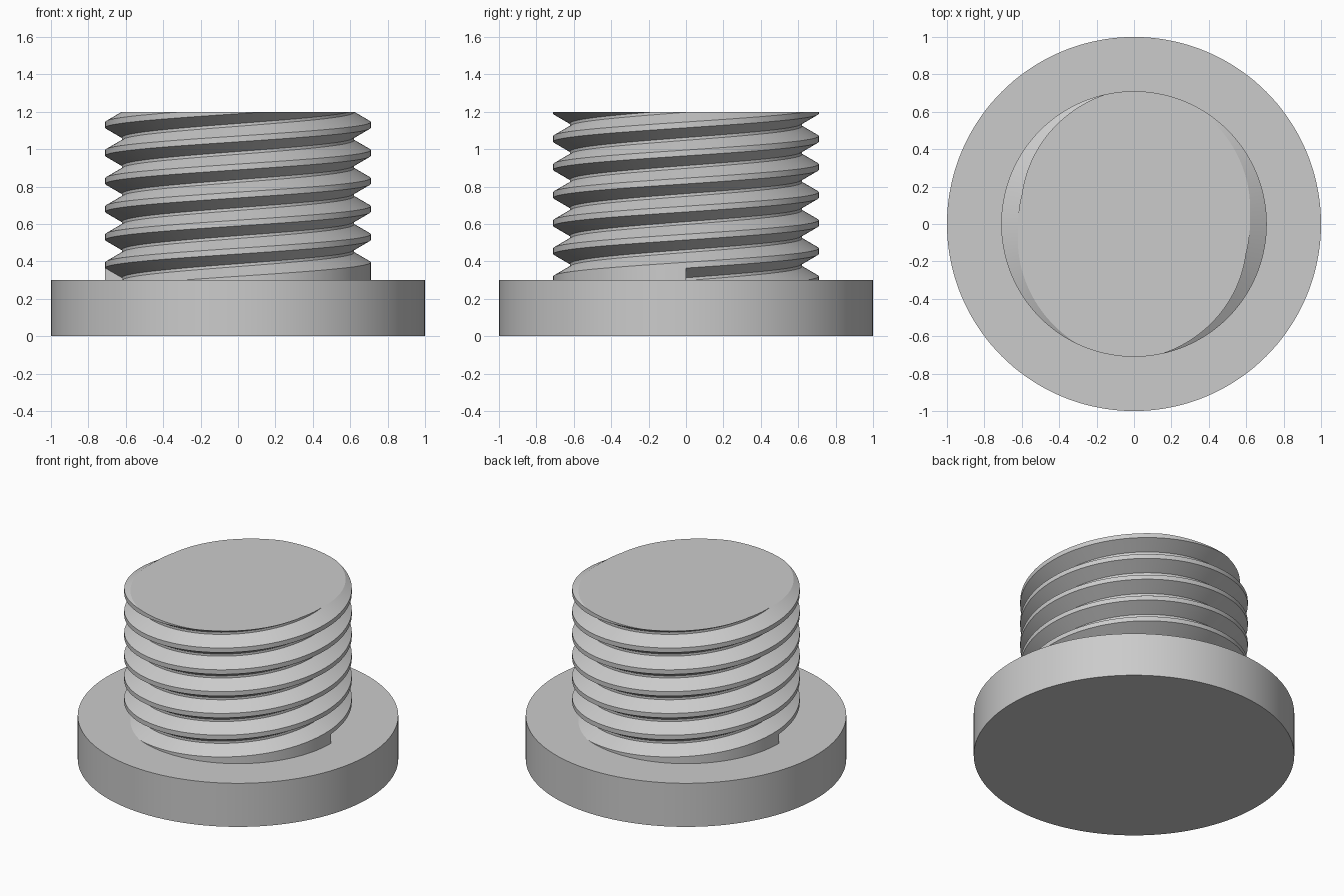
import bpy, bmesh
from math import sin, cos, pi
from mathutils import Vector

cube = bpy.data.objects.get("Cube")
if cube:
    bpy.data.objects.remove(cube)

HEAD_RADIUS, HEAD_HEIGHT, TOP = 1.0, 0.30, 1.20
CREST, ROOT = 0.71, 0.62        # thread radii
PITCH = 0.15                    # rise of the double thread per half turn
START = 0.305                   # height of the groove centre where it begins
ROOT_HALF, MOUTH_HALF = 0.0075, 0.0595
STEPS = 72                      # segments per half turn

grey = bpy.data.materials.new("plain grey")
grey.use_nodes = True
grey.diffuse_color = (0.6, 0.6, 0.6, 1)
grey.node_tree.nodes["Principled BSDF"].inputs["Base Color"].default_value = (0.6, 0.6, 0.6, 1)


def finish(bm, name):
    mesh = bpy.data.meshes.new(name)
    bm.to_mesh(mesh)
    bm.free()
    mesh.materials.append(grey)
    obj = bpy.data.objects.new(name, mesh)
    bpy.context.collection.objects.link(obj)
    bpy.ops.object.select_all(action='DESELECT')
    obj.select_set(True)
    bpy.context.view_layer.objects.active = obj
    bpy.ops.object.shade_smooth_by_angle(angle=pi / 6)


# Flat round head
bm = bmesh.new()
bmesh.ops.create_cone(bm, cap_ends=True, segments=2 * STEPS, radius1=HEAD_RADIUS,
                      radius2=HEAD_RADIUS, depth=HEAD_HEIGHT)
bmesh.ops.translate(bm, verts=bm.verts, vec=(0, 0, HEAD_HEIGHT / 2))
finish(bm, "head")

# Groove profile, repeated up the shank
groove = [(CREST, -MOUTH_HALF), (ROOT, -ROOT_HALF), (ROOT, ROOT_HALF), (CREST, MOUTH_HALF)]
profile = [(r, START + m * PITCH + dz) for m in range(7) for r, dz in groove]

# Each half turn carries one start of the double thread
bm = bmesh.new()
for half in range(2):
    columns = []
    for j in range(STEPS + 1):
        turn = j / STEPS
        a = (half + turn) * pi
        column = [bm.verts.new((CREST * cos(a), CREST * sin(a), HEAD_HEIGHT / 2))]
        for r, z in profile:
            column.append(bm.verts.new((r * cos(a), r * sin(a), z + PITCH * turn)))
        columns.append(column)
    for left, right in zip(columns, columns[1:]):
        for i in range(len(profile)):
            bm.faces.new((left[i], right[i], right[i + 1], left[i + 1]))
    # Blunt end wall where the groove begins
    bm.faces.new(columns[0][1:5])
bmesh.ops.remove_doubles(bm, verts=bm.verts, dist=0.0001)

# Trim to the head and to the flat top, then close the top
for z, side in ((HEAD_HEIGHT, -1), (TOP, 1)):
    cut = bmesh.ops.bisect_plane(bm, geom=bm.verts[:] + bm.edges[:] + bm.faces[:],
                                 plane_co=Vector((0, 0, z)), plane_no=Vector((0, 0, side)),
                                 clear_outer=True)
rim = [e for e in cut["geom_cut"] if isinstance(e, bmesh.types.BMEdge)]
for face in bmesh.ops.edgeloop_fill(bm, edges=rim)["faces"]:
    face.normal_update()
    if face.normal.z < 0:
        face.normal_flip()
finish(bm, "threaded_shank")
